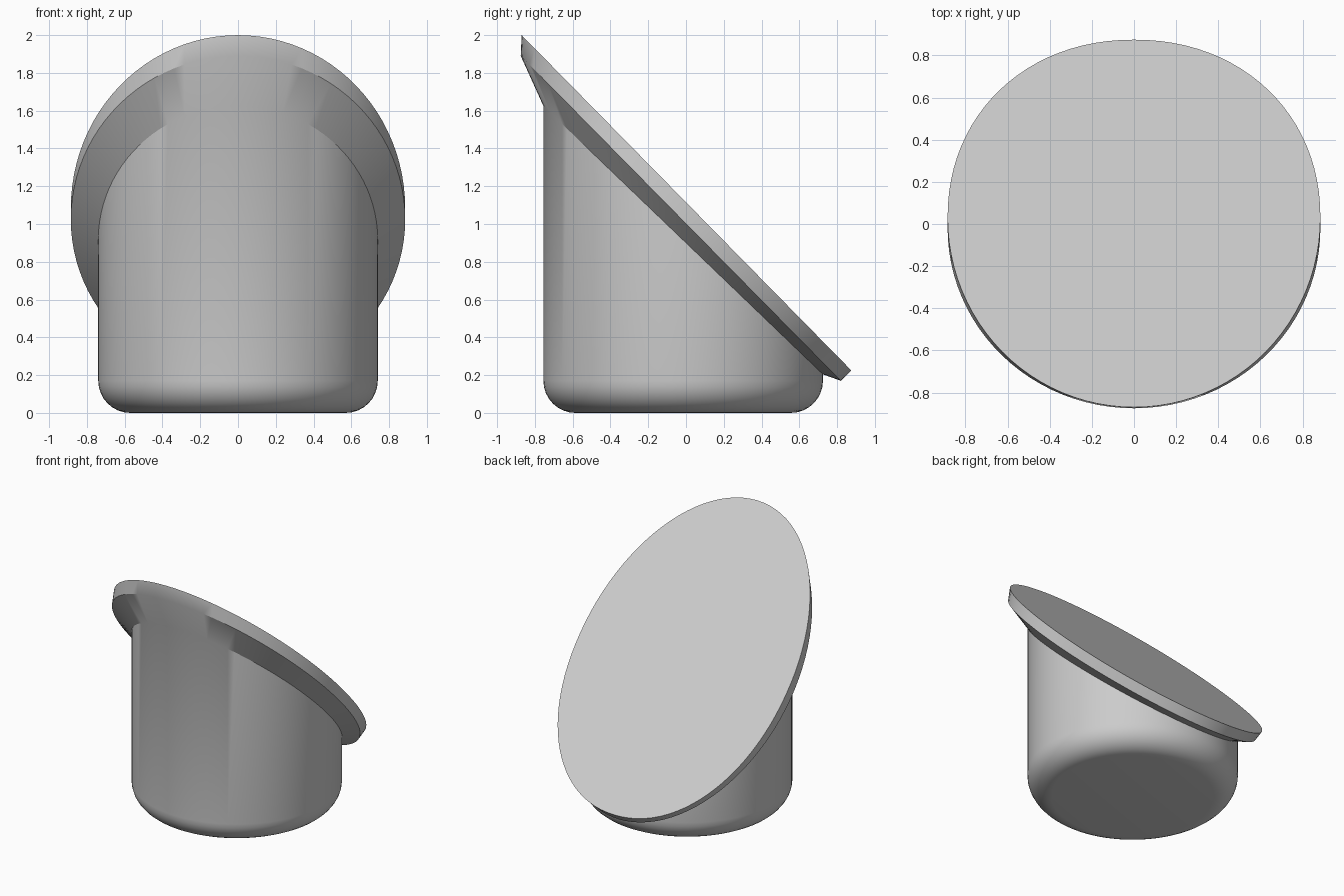
import bpy, bmesh, math

cube = bpy.data.objects.get("Cube")
if cube:
    bpy.data.objects.remove(cube, do_unlink=True)

N = 96
CENTRE_Y = -0.015
RADIUS = 0.74
FILLET = 0.17

grey = bpy.data.materials.new("plain grey")
grey.use_nodes = True
colour = (0.6, 0.6, 0.6, 1)
grey.diffuse_color = colour
grey.node_tree.nodes["Principled BSDF"].inputs["Base Color"].default_value = colour


def ring(rx, front, back, widest, height, power=2.0):
    """Closed loop seen from above, its height given by a function of y."""
    pts = []
    for i in range(N):
        a = 2 * math.pi * i / N
        c, s = math.cos(a), math.sin(a)
        p = 2 / power if s > 0 else 1
        x = rx * math.copysign(abs(c) ** p, c)
        y = widest + (back - widest if s > 0 else widest - front) * math.copysign(abs(s) ** p, s)
        pts.append((x, y, height(y)))
    return pts


def circle(r, height):
    return ring(r, CENTRE_Y - r, CENTRE_Y + r, CENTRE_Y, height)


def loft(name, rings):
    """Skin the loops in order and cap both ends."""
    bm = bmesh.new()
    loops = [[bm.verts.new(p) for p in r] for r in rings]
    for a, b in zip(loops, loops[1:]):
        for i in range(N):
            j = (i + 1) % N
            bm.faces.new((a[i], a[j], b[j], b[i]))
    bm.faces.new(loops[0][::-1])
    bm.faces.new(loops[-1])
    bmesh.ops.recalc_face_normals(bm, faces=bm.faces)
    mesh = bpy.data.meshes.new(name)
    bm.to_mesh(mesh)
    bm.free()
    mesh.materials.append(grey)
    obj = bpy.data.objects.new(name, mesh)
    bpy.context.collection.objects.link(obj)
    bpy.ops.object.select_all(action="DESELECT")
    obj.select_set(True)
    bpy.context.view_layer.objects.active = obj
    bpy.ops.object.shade_smooth_by_angle(angle=math.radians(30))
    return obj


# Rounded base and straight wall, cut off by the slope at the top
rings = []
for k in range(9):
    t = math.pi / 2 * k / 8
    z = FILLET * (1 - math.cos(t))
    rings.append(circle(RADIUS - FILLET * (1 - math.sin(t)), lambda y, z=z: z))
rings.append(circle(RADIUS, lambda y: 0.9 - 0.96 * y))

# Sloping rim: flared underside, edge band and flat top
rings.append(ring(0.885, -0.875, 0.82, -0.02, lambda y: 1.002 - 1.0148 * y))
rings.append(ring(0.885, -0.87, 0.875, 0.03, lambda y: 1.115 - 1.017 * y, 2.1))
loft("slanted_cup", rings)
